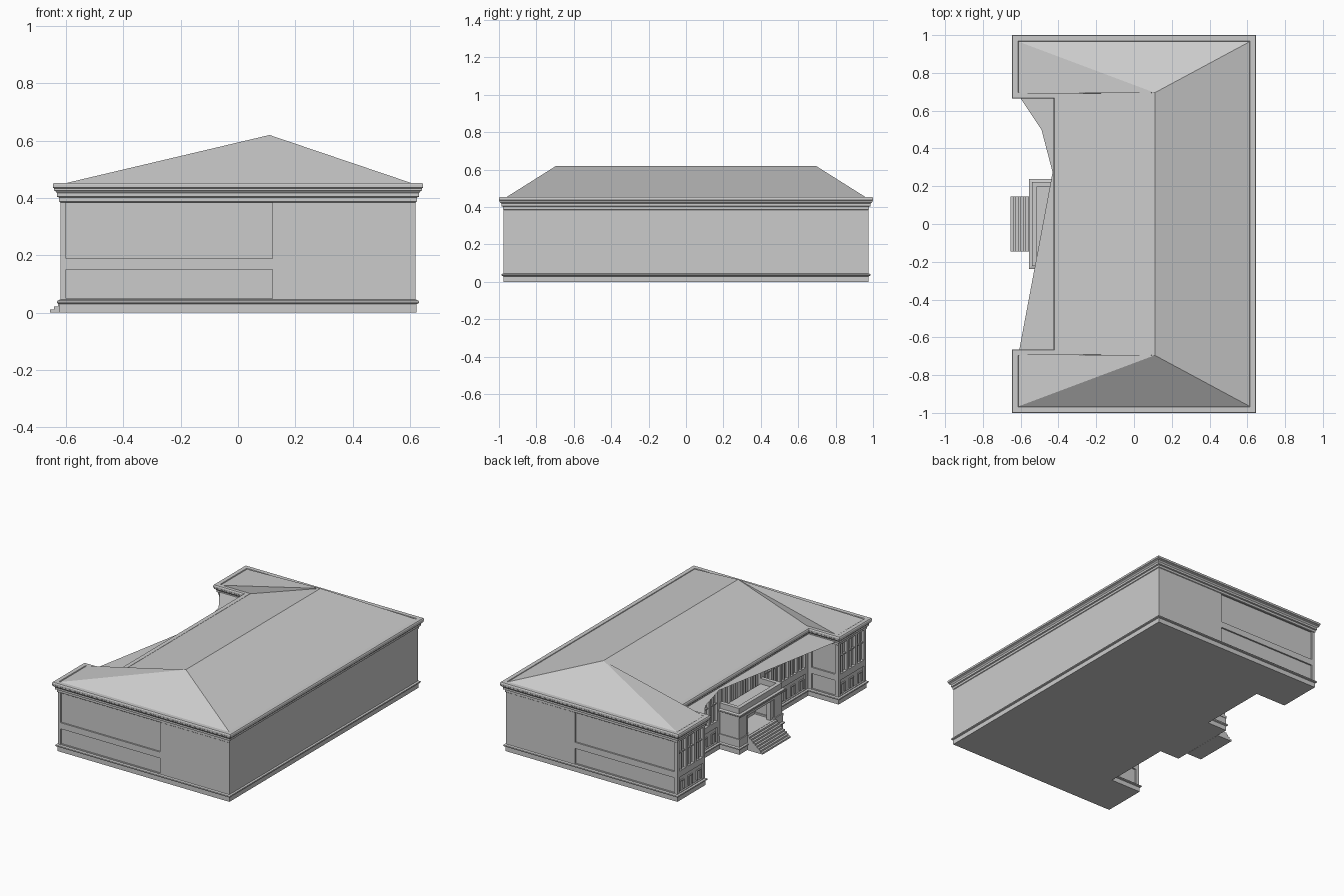
import bpy, bmesh

if "Cube" in bpy.data.objects:
    bpy.data.objects.remove(bpy.data.objects["Cube"])


def make(name, verts, faces):
    me = bpy.data.meshes.new(name)
    me.from_pydata(verts, [], faces)
    bm = bmesh.new()
    bm.from_mesh(me)
    bmesh.ops.recalc_face_normals(bm, faces=bm.faces)
    bm.to_mesh(me)
    bm.free()
    ob = bpy.data.objects.new(name, me)
    bpy.context.collection.objects.link(ob)
    return ob


def boxes(name, items):
    """One object made of boxes given as (x0, x1, y0, y1, z0, z1)."""
    vs, fs = [], []
    for x0, x1, y0, y1, z0, z1 in items:
        n = len(vs)
        vs += [(x, y, z) for z in (z0, z1) for x, y in ((x0, y0), (x1, y0), (x1, y1), (x0, y1))]
        fs += [[n + i for i in f] for f in ((3, 2, 1, 0), (4, 5, 6, 7), (0, 1, 5, 4),
                                            (1, 2, 6, 5), (2, 3, 7, 6), (3, 0, 4, 7))]
    return make(name, vs, fs)


def u_plan(o):
    """Building outline pushed outward by o."""
    w, e, n, r, c = -0.62 - o, 0.62 + o, 0.975 + o, 0.69 - o, -0.40 - o
    return [(w, -n), (e, -n), (e, n), (w, n), (w, r), (c, r), (c, -r), (w, -r)]


def porch_plan(o):
    return [(-0.54 - o, -0.222 - o), (-0.40, -0.222 - o), (-0.40, 0.222 + o), (-0.54 - o, 0.222 + o)]


def loft(name, plan, profile):
    """Stack outlines following an (offset, height) profile, capped at both ends."""
    vs = [(x, y, z) for o, z in profile for x, y in plan(o)]
    n, m = len(plan(0)), len(profile)
    fs = [(k * n + i, k * n + (i + 1) % n, (k + 1) * n + (i + 1) % n, (k + 1) * n + i)
          for k in range(m - 1) for i in range(n)]
    fs += [list(range(n))[::-1], [(m - 1) * n + i for i in range(n)]]
    return make(name, vs, fs)


# plinth with string moulding, walls, cornice
loft("plinth", u_plan, [(0.002, 0), (0.002, 0.03), (0.01, 0.033), (0.012, 0.037),
                        (0.01, 0.042), (0.0, 0.046)])
walls = loft("walls", u_plan, [(0, 0.03), (0, 0.41)])
loft("cornice", u_plan, [(0.0, 0.385), (0.004, 0.388), (0.004, 0.402), (0.012, 0.405), (0.012, 0.418),
                         (0.017, 0.424), (0.022, 0.427), (0.022, 0.434), (0.026, 0.437),
                         (0.026, 0.447), (0.022, 0.453), (-0.005, 0.453), (-0.008, 0.446)])

# recessed panels and window bays
UP, LOW, D = (0.19, 0.385), (0.05, 0.15), 0.01
cuts, bars = [], []


def bays(x, y0, y1, count, depth=0.018):
    step = (y1 - y0) / count
    for i in range(count):
        a, b = y0 + i * step + 0.011, y0 + (i + 1) * step - 0.011
        mid = (a + b) / 2
        cuts.append((x - 0.05, x + depth, a, b, *UP))
        bars.append((x + 0.007, x + depth + 0.002, mid - 0.004, mid + 0.004, *UP))
        bars.append((x + 0.007, x + depth + 0.002, a, b, 0.30, 0.308))
        # small window frame inside the low panel
        bars.append((x + 0.002, x + 0.012, mid - 0.022, mid + 0.022, 0.115, 0.122))
        for s in (-1, 1):
            c = mid + s * 0.019
            bars.append((x + 0.002, x + 0.012, c - 0.003, c + 0.003, 0.06, 0.115))
    cuts.append((x - 0.05, x + D, y0 + 0.011, y1 - 0.011, *LOW))


for s in (-1, 1):
    for z in (UP, LOW):
        cuts.append((-0.60, 0.12, *sorted((s * (0.975 - D), s * 1.05)), *z))
        cuts.append((-0.595, -0.425, *sorted((s * 0.65, s * (0.69 + D))), *z))
    bays(-0.62, *sorted((s * 0.70, s * 0.965)), 3)
    bays(-0.40, *sorted((s * 0.235, s * 0.675)), 5)
for i in range(4):
    a = -0.21 + i * 0.105
    cuts.append((-0.45, -0.382, a + 0.011, a + 0.094, *UP))
    bars.append((-0.393, -0.38, a + 0.048, a + 0.056, *UP))

cutter = boxes("panel_cutter", cuts)
cutter.hide_render = True
mod = walls.modifiers.new("panels", 'BOOLEAN')
mod.operation, mod.solver, mod.object = 'DIFFERENCE', 'EXACT', cutter
bpy.context.view_layer.objects.active = walls
bpy.ops.object.modifier_apply(modifier=mod.name)
bpy.data.objects.remove(cutter)
boxes("window_bars", bars)

# hipped roof with upright gussets where the wings meet the main slope
rv, E = [], 0.45
for s in (-1, 1):
    rv += [(0.11, s * 0.695, 0.62), (0.612, s * 0.965, E), (-0.61, s * 0.965, E),
           (-0.61, s * 0.69, E), (-0.40, s * 0.69, E)]
make("roof", rv, [(0, 1, 6, 5), (0, 2, 1), (5, 6, 7), (0, 3, 2), (5, 7, 8),
                  (0, 4, 3), (5, 8, 9), (0, 5, 9, 4)])

# thin soffit sheets spanning part of the recess
make("soffit", [(-0.61, -0.68, 0.41), (-0.40, -0.68, 0.41), (-0.40, 0.40, 0.41), (-0.43, 0.28, 0.41),
                (-0.61, 0.68, 0.41), (-0.49, 0.50, 0.41), (-0.43, 0.27, 0.41),
                (-0.40, 0.27, 0.41), (-0.40, 0.68, 0.41)],
     [(0, 1, 2, 3), (4, 5, 6, 7, 8)])

# entrance porch
loft("porch_base", porch_plan, [(0.004, 0), (0.004, 0.03), (0.012, 0.034), (0.012, 0.042), (0.003, 0.047),
                                (0.003, 0.09)])
porch = []
for s in (-1, 1):
    porch.append((-0.54, -0.395, *sorted((s * 0.145, s * 0.222)), 0.08, 0.24))
    porch.append((-0.546, -0.40, *sorted((s * 0.138, s * 0.228)), 0.085, 0.10))
    porch.append((-0.53, -0.50, *sorted((s * 0.115, s * 0.146)), 0.08, 0.24))
boxes("porch_piers", porch)
loft("porch_cornice", porch_plan, [(0, 0.22), (0, 0.235), (0.006, 0.238), (0.006, 0.246),
                                   (0.015, 0.252), (0.015, 0.26), (0, 0.264)])
boxes("porch_parapet", [(-0.54, -0.515, -0.222, 0.222, 0.26, 0.30),
                        (-0.515, -0.40, -0.222, -0.197, 0.26, 0.30),
                        (-0.515, -0.40, 0.197, 0.222, 0.26, 0.30)])

# entrance steps
N = 8
boxes("steps", [(-0.655 + i * 0.0135, -0.655 + (i + 1) * 0.0135 + 0.002, -0.145, 0.145, 0, 0.09 * (i + 1) / N)
                for i in range(N)])
# door
boxes("door", [(-0.41, -0.39, -0.05, 0.05, 0.09, 0.19)])
